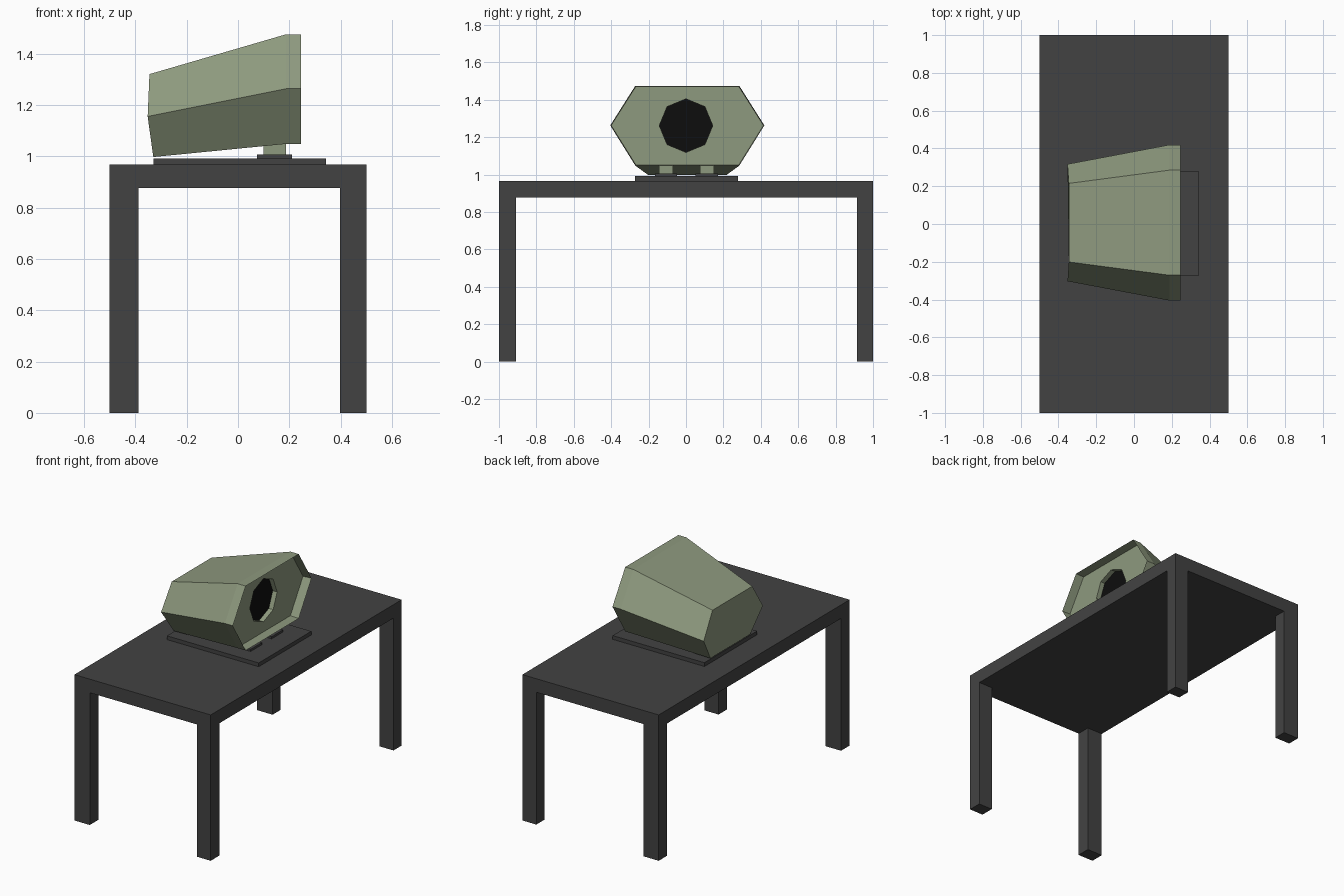
import bpy, bmesh, math
from mathutils import Vector, Matrix

if "Cube" in bpy.data.objects:
    bpy.data.objects.remove(bpy.data.objects["Cube"])


def material(name, r, g, b):
    m = bpy.data.materials.new(name)
    m.diffuse_color = (r, g, b, 1)
    m.use_nodes = True
    m.node_tree.nodes["Principled BSDF"].inputs["Base Color"].default_value = m.diffuse_color
    return m


DARK = material("dark_grey", 0.055, 0.055, 0.055)
GREEN = material("sage_green", 0.27, 0.32, 0.21)
BLACK = material("black", 0.004, 0.004, 0.004)


def finish(bm, name, *mats):
    me = bpy.data.meshes.new(name)
    bm.to_mesh(me)
    bm.free()
    for m in mats:
        me.materials.append(m)
    ob = bpy.data.objects.new(name, me)
    bpy.context.collection.objects.link(ob)
    return ob


def box_bm(x, y, z):
    bm = bmesh.new()
    size = Vector((x[1] - x[0], y[1] - y[0], z[1] - z[0]))
    mid = Vector((sum(x), sum(y), sum(z))) / 2
    bmesh.ops.create_cube(bm, size=1, matrix=Matrix.Translation(mid) @ Matrix.Diagonal(size.to_4d()))
    return bm


def box(name, x, y, z, mat):
    return finish(box_bm(x, y, z), name, mat)


# Table: slab cut along the leg lines, corner patches pulled down into legs
bm = box_bm((-0.5, 0.5), (-1, 1), (0.877, 0.967))
for co, no in [((-0.387, 0, 0), (1, 0, 0)), ((0.398, 0, 0), (1, 0, 0)),
               ((0, -0.91, 0), (0, 1, 0)), ((0, 0.915, 0), (0, 1, 0))]:
    bmesh.ops.bisect_plane(bm, geom=bm.verts[:] + bm.edges[:] + bm.faces[:], plane_co=co, plane_no=no)
bm.normal_update()
corners = []
for f in bm.faces:
    c = f.calc_center_median()
    if f.normal.z < -0.9 and abs(c.x) > 0.42 and abs(c.y) > 0.92:
        corners.append(f)
for f in bmesh.ops.extrude_discrete_faces(bm, faces=corners)["faces"]:
    for v in f.verts:
        v.co.z = 0
bmesh.ops.remove_doubles(bm, verts=bm.verts[:], dist=1e-4)
bmesh.ops.recalc_face_normals(bm, faces=bm.faces[:])
bmesh.ops.dissolve_limit(bm, angle_limit=0.01, verts=bm.verts[:], edges=bm.edges[:])
finish(bm, "table", DARK)

# Base plate and the two front feet
box("base_plate", (-0.33, 0.343), (-0.273, 0.278), (0.965, 0.992), DARK)
for side, y in (("left", -0.107), ("right", 0.112)):
    box(side + "_foot_pad", (0.075, 0.21), (y - 0.06, y + 0.06), (0.99, 1.006), DARK)
    box(side + "_foot_post", (0.1, 0.187), (y - 0.037, y + 0.037), (1.004, 1.055), GREEN)

# Housing: six-sided rings lofted from the back to the hood rim, then back inside
CY = 0.007


def hexagon(bm, xs, zs, flat, wide):
    """xs and zs give (bottom, middle, top); flat and wide are half widths."""
    pts = [(2, flat), (1, wide), (0, flat), (0, -flat), (1, -wide), (2, -flat)]
    return [bm.verts.new((xs[i], CY + y, zs[i])) for i, y in pts]


def bridge(bm, a, b):
    for i in range(len(a)):
        j = (i + 1) % len(a)
        bm.faces.new((a[i], a[j], b[j], b[i]))


def octagon(bm, x, r=0.143):
    return [bm.verts.new((x, r * math.sin(i * math.pi / 4), 1.262 + r * math.cos(i * math.pi / 4)))
            for i in range(8)]


bm = bmesh.new()
front_z = (1.048, 1.263, 1.475)
rings = [hexagon(bm, (-0.33, -0.352, -0.345), (0.997, 1.155, 1.32), 0.208, 0.31),
         hexagon(bm, (0.187,) * 3, front_z, 0.278, 0.412),
         hexagon(bm, (0.246,) * 3, front_z, 0.278, 0.412),
         hexagon(bm, (0.187,) * 3, (1.052, 1.263, 1.471), 0.275, 0.407)]
bm.faces.new(rings[0])
for a, b in zip(rings, rings[1:]):
    bridge(bm, a, b)

# Front panel with its eight-sided opening, closed by a black screen
mouth, screen = octagon(bm, 0.187), octagon(bm, 0.155)
bridge(bm, mouth, screen)
loops = []
for loop in (rings[3], mouth):
    loops += [bm.edges.get((loop[i], loop[i - 1])) for i in range(len(loop))]
bmesh.ops.triangle_fill(bm, edges=loops, use_beauty=True)
bm.faces.new(screen).material_index = 1
bmesh.ops.recalc_face_normals(bm, faces=bm.faces[:])
finish(bm, "housing", GREEN, BLACK)
